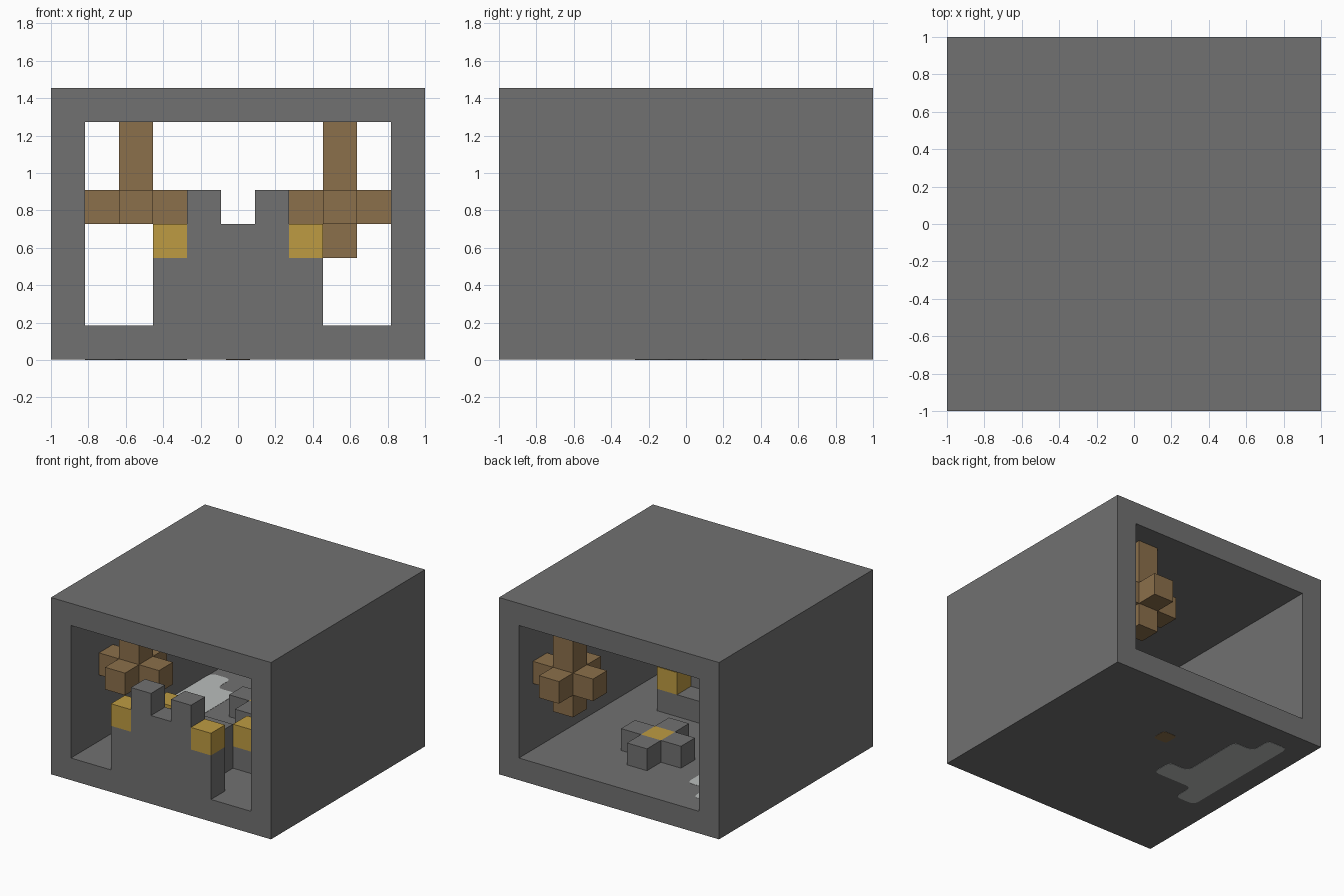
import bpy, bmesh
from mathutils import Vector

U = 2 / 11          # one block
LIFT = 0.002        # room for the thin plate under the floor

default = bpy.data.objects.get("Cube")
if default:
    bpy.data.objects.remove(default, do_unlink=True)


def material(name, r, g, b):
    m = bpy.data.materials.new(name)
    m.use_nodes = True
    m.diffuse_color = (r, g, b, 1)
    m.node_tree.nodes["Principled BSDF"].inputs["Base Color"].default_value = (r, g, b, 1)
    return m


STONE = material("grey_stone", 0.165, 0.165, 0.165)
WOOD = material("brown_wood", 0.26, 0.16, 0.07)
GOLD = material("warm_gold", 0.515, 0.33, 0.055)
PALE = material("pale_grey", 0.49, 0.51, 0.5)


def world(i, j, k):
    """Block coordinates, counted from the front right lower corner, to scene units."""
    return Vector((i * U - 1, j * U - 1, k * U))


def finish(name, bm, mat):
    bmesh.ops.recalc_face_normals(bm, faces=bm.faces)
    mesh = bpy.data.meshes.new(name)
    bm.to_mesh(mesh)
    bm.free()
    mesh.materials.append(mat)
    obj = bpy.data.objects.new(name, mesh)
    bpy.context.collection.objects.link(obj)
    return obj


def box(i, j, k, sx=1, sy=1, sz=1):
    return {(i + a, j + b, k + c) for a in range(sx) for b in range(sy) for c in range(sz)}


def blocks(name, cells, mat):
    """Join blocks into one shell, keeping only the outside faces."""
    bm = bmesh.new()
    for cell in cells:
        mid = Vector(cell) + Vector((0.5, 0.5, 0.5))
        for axis in range(3):
            for side in (-1, 1):
                n, u, v = Vector(), Vector(), Vector()
                n[axis], u[axis - 1], v[axis - 2] = side, 0.5, 0.5
                if tuple(int(c + d) for c, d in zip(cell, n)) in cells:
                    continue
                c = mid + n / 2
                corners = (c - u - v, c + u - v, c + u + v, c - u + v)
                bm.faces.new([bm.verts.new(world(*p)) for p in corners])
    bmesh.ops.remove_doubles(bm, verts=bm.verts, dist=0.0001)
    bmesh.ops.dissolve_limit(bm, angle_limit=0.01, verts=bm.verts, edges=bm.edges)
    return finish(name, bm, mat)


def plate(name, outline, z, mat, radius):
    """Thin floor inlay with rounded corners; outline is in block units."""
    pts = [world(i, j, 0) for i, j in outline]
    bm = bmesh.new()
    ring = []
    for n, p in enumerate(pts):
        start = p + (pts[n - 1] - p).normalized() * radius
        end = p + (pts[(n + 1) % len(pts)] - p).normalized() * radius
        for t in (0, 0.33, 0.67, 1):
            q = start.lerp(p, t).lerp(p.lerp(end, t), t)
            ring.append(bm.verts.new((q.x, q.y, z)))
    face = bm.faces.new(ring)
    out = bmesh.ops.extrude_face_region(bm, geom=[face])
    top = [g for g in out["geom"] if isinstance(g, bmesh.types.BMVert)]
    bmesh.ops.translate(bm, verts=top, vec=(0, 0, 2 * LIFT))
    return finish(name, bm, mat)


# Room: a box opened right through from front to back
bm = bmesh.new()
bmesh.ops.create_cube(bm, size=2)
height = 8 * U - LIFT
for v in bm.verts:
    v.co.z = LIFT + (v.co.z + 1) / 2 * height
ends = [f for f in bm.faces if abs(f.normal.y) > 0.9]
bmesh.ops.inset_individual(bm, faces=ends, thickness=U, use_even_offset=True)
rims = [e for f in ends for e in f.edges]
bmesh.ops.delete(bm, geom=ends, context='FACES_ONLY')
bmesh.ops.bridge_loops(bm, edges=rims)
finish("room_shell", bm, STONE)

# Throne: tall back at the front opening, seat and step behind it
back = box(3, 0, 1, 5, 1, 2) | box(4, 0, 3, 3)
back |= box(4, 0, 4) | box(6, 0, 4)
seat = box(4, 1, 1, 3, 2, 2)
step = box(3, 3, 1, 5)
blocks("throne", back | seat | step, STONE)
for side, i in (("right", 3), ("left", 7)):
    blocks(side + "_back_ornament", box(i, 0, 3), GOLD)
    blocks(side + "_step_ornament", box(i, 3, 2), GOLD)

# Fire pit: four stones around a glowing block
for name, i, j in (("front", 5, 6), ("back", 5, 8), ("right", 4, 7), ("left", 6, 7)):
    blocks(name + "_pit_stone", box(i, j, 1), STONE)
blocks("pit_ember", box(5, 7, 1), GOLD)


# Chandeliers: a post from the ceiling with a cross of arms
def chandelier(name, i, j, foot):
    post = box(i, j, 4 - foot, 1, 1, 3 + foot)
    arms = box(i - 1, j, 4, 3) | box(i, j - 1, 4, 1, 3)
    blocks(name, post | arms, WOOD)


chandelier("front_chandelier", 2, 2, 0)
chandelier("back_chandelier", 8, 9, 1)

# Pale inlay showing on both sides of the floor, and the wood under the pit
inlay = [(1, 4), (2, 4), (2, 5), (4, 5), (4, 6), (3, 6),
         (3, 9), (2, 9), (2, 10), (1, 10)]
plate("floor_inlay_top", inlay, U, PALE, 0.05)
plate("floor_inlay_bottom", inlay, 0, PALE, 0.05)
pit_base = [(5.15, 7.15), (5.85, 7.15), (5.85, 7.85), (5.15, 7.85)]
plate("pit_base", pit_base, 0, WOOD, 0.03)
